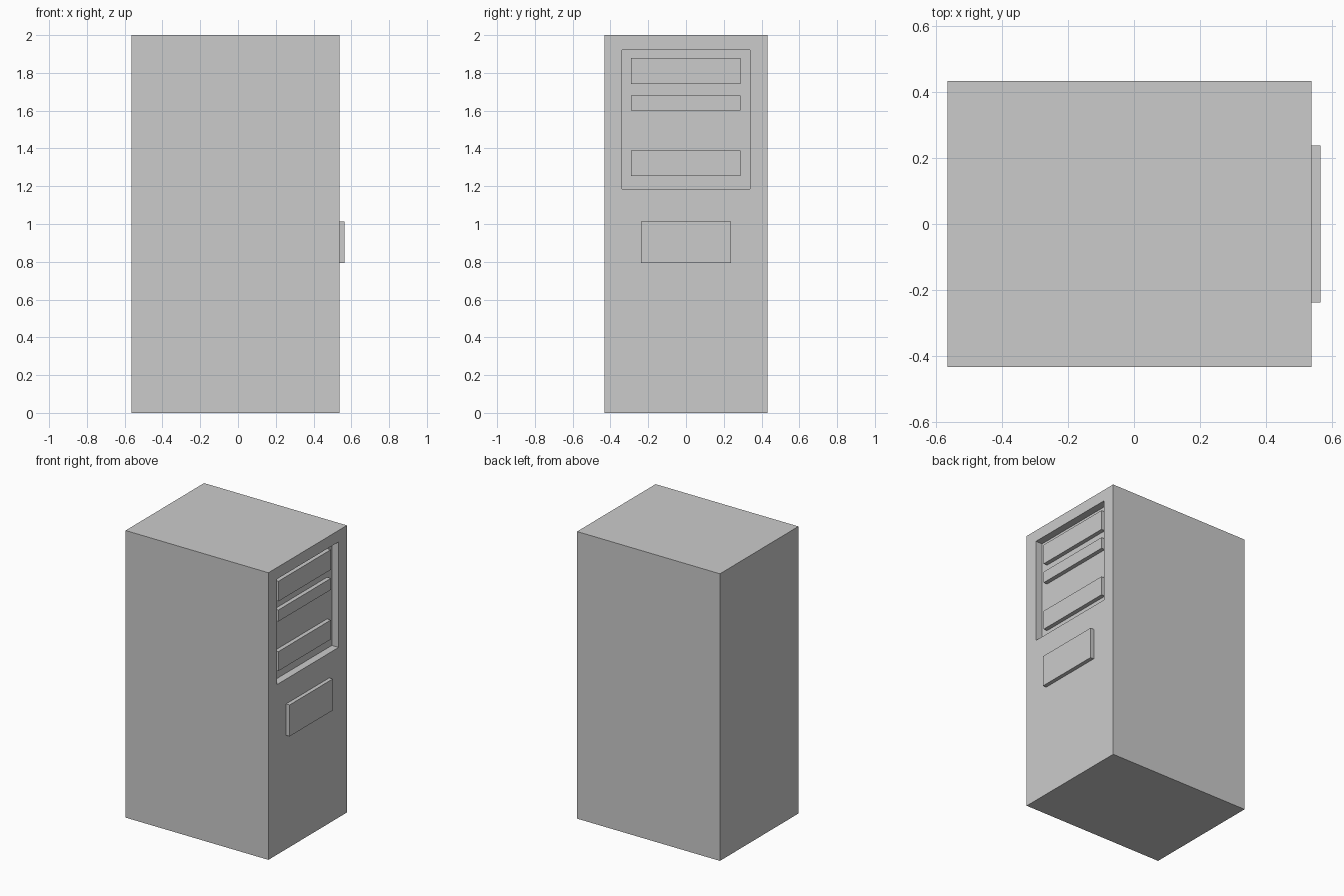
import bpy, bmesh

if "Cube" in bpy.data.objects:
    bpy.data.objects.remove(bpy.data.objects["Cube"])

FACE_X = 0.537       # front plane of the tower
RECESS_X = 0.485     # floor of the drive bay recess


def add_object(name, bm):
    mesh = bpy.data.meshes.new(name)
    bmesh.ops.recalc_face_normals(bm, faces=bm.faces)
    bm.to_mesh(mesh)
    bm.free()
    obj = bpy.data.objects.new(name, mesh)
    bpy.context.collection.objects.link(obj)
    return obj


def box_bmesh(x, y, z):
    bm = bmesh.new()
    bmesh.ops.create_cube(bm, size=1)
    for v in bm.verts:
        v.co = [r[0] if c < 0 else r[1] for c, r in zip(v.co, (x, y, z))]
    bm.normal_update()
    return bm


# Tower case: inset the +x face to the bay outline, then push it inwards
case = box_bmesh((-0.564, FACE_X), (-0.432, 0.432), (0, 2))
face = max(case.faces, key=lambda f: f.normal.x)
bmesh.ops.inset_individual(case, faces=[face], thickness=0.1)
for v in face.verts:
    v.co.y = -0.34 if v.co.y < 0 else 0.34
    v.co.z = 1.185 if v.co.z < 1 else 1.92
bay = bmesh.ops.extrude_discrete_faces(case, faces=[face])["faces"][0]
for v in bay.verts:
    v.co.x = RECESS_X
add_object("tower_case", case)

# Drive covers standing on the recess floor
for name, z in (("upper_drive_cover", (1.74, 1.88)),
                ("slim_drive_cover", (1.60, 1.68)),
                ("lower_drive_cover", (1.255, 1.39))):
    add_object(name, box_bmesh((RECESS_X, 0.514), (-0.29, 0.288), z))

# Raised plate below the bay
add_object("front_plate", box_bmesh((FACE_X, 0.564), (-0.238, 0.238), (0.793, 1.012)))
